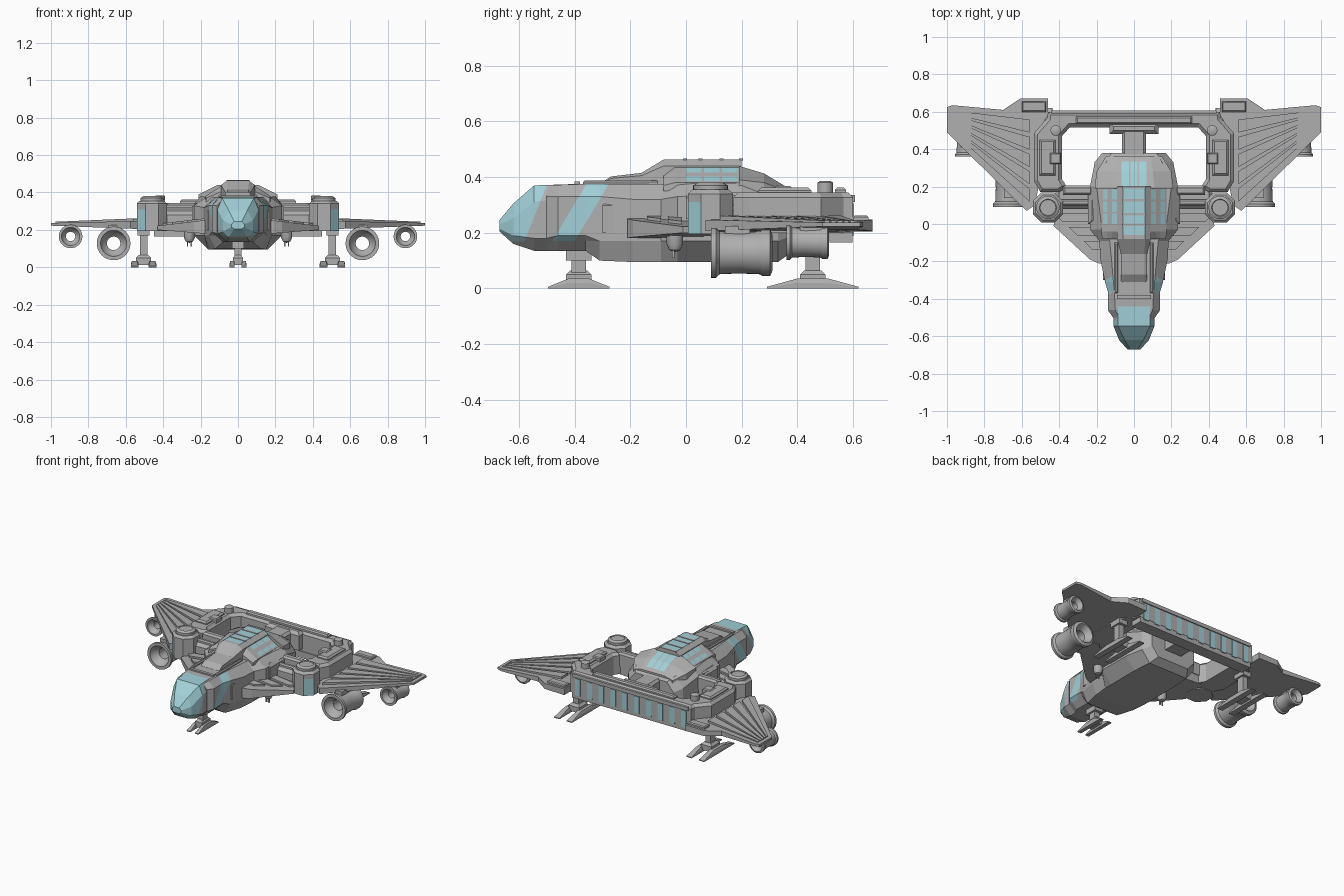
import bpy, bmesh, math
from mathutils import Vector

if "Cube" in bpy.data.objects:
    bpy.data.objects.remove(bpy.data.objects["Cube"])


def material(name, rgb):
    m = bpy.data.materials.new(name)
    m.diffuse_color = (*rgb, 1)
    m.use_nodes = True
    m.node_tree.nodes["Principled BSDF"].inputs["Base Color"].default_value = (*rgb, 1)
    return m


GREY = material("hull grey", (0.43, 0.43, 0.43))
BLUE = material("pale blue glass", (0.36, 0.63, 0.69))


def finish(bm, name, mirror=False, cuts=(), glass=None, smooth=False):
    """Cut the faces along planes, paint the glass by rule, and make the object."""
    bmesh.ops.recalc_face_normals(bm, faces=bm.faces)
    for co, no in cuts:
        geom = bm.verts[:] + bm.edges[:] + bm.faces[:]
        bmesh.ops.bisect_plane(bm, geom=geom, plane_co=co, plane_no=no)
    bm.normal_update()
    if glass:
        for f in bm.faces:
            f.material_index = int(glass(f.calc_center_median(), f.normal))
    me = bpy.data.meshes.new(name)
    bm.to_mesh(me)
    bm.free()
    ob = bpy.data.objects.new(name, me)
    bpy.context.collection.objects.link(ob)
    me.materials.append(GREY)
    me.materials.append(BLUE)
    if smooth:
        bpy.ops.object.select_all(action="DESELECT")
        ob.select_set(True)
        bpy.context.view_layer.objects.active = ob
        bpy.ops.object.shade_smooth_by_angle(angle=math.radians(35))
    if mirror:
        ob.modifiers.new("mirror", "MIRROR")
    return ob


def loft(name, sections, cx=0, **kw):
    """Eight-sided sections: y, bottom/middle/top half-width, four heights."""
    bm = bmesh.new()
    rings = []
    for y, wb, wm, wt, *z in sections:
        side = list(zip((wb, wm, wm, wt), z))
        loop = side + [(-w, h) for w, h in reversed(side)]
        rings.append([bm.verts.new((cx + x, y, h)) for x, h in loop])
    for a, b in zip(rings, rings[1:]):
        for i in range(8):
            j = (i + 1) % 8
            bm.faces.new((a[i], a[j], b[j], b[i]))
    bm.faces.new(rings[0])
    bm.faces.new(rings[-1])
    return finish(bm, name, **kw)


def prism(name, pts, z0, z1, chamfer=0, warp=None, **kw):
    """Upright plate from a plan outline, with an optional chamfered top."""
    bm = bmesh.new()
    low = bm.faces.new([bm.verts.new((x, y, z0)) for x, y in pts])
    ext = bmesh.ops.extrude_face_region(bm, geom=[low], use_keep_orig=True)["geom"]
    top = [v for v in ext if isinstance(v, bmesh.types.BMVert)]
    for v in top:
        v.co.z = z1
    if chamfer:
        edges = [e for e in bm.edges if all(v in top for v in e.verts)
                 and max(abs(v.co.x) for v in e.verts) > 0.001]
        bmesh.ops.bevel(bm, geom=edges, offset=chamfer, segments=1, affect="EDGES")
    if warp:
        for v in bm.verts:
            v.co = warp(v.co)
    return finish(bm, name, **kw)


def box(name, x0, x1, y0, y1, z0, z1, chamfer=0, **kw):
    return prism(name, [(x0, y0), (x1, y0), (x1, y1), (x0, y1)], z0, z1, chamfer, **kw)


def lathe(name, centre, axis, profile, scale=1, closed=False, steps=32, **kw):
    """Turn a (radius, distance along axis) profile."""
    bm = bmesh.new()
    axis, c = Vector(axis), Vector(centre)
    vs = [bm.verts.new(c + (Vector((1, 0, 0)) * r + axis * h) * scale) for r, h in profile]
    es = [bm.edges.new(p) for p in zip(vs, vs[1:])]
    if closed:
        es.append(bm.edges.new((vs[-1], vs[0])))
    bmesh.ops.spin(bm, geom=vs + es, cent=c, axis=axis, angle=math.tau, steps=steps)
    bmesh.ops.remove_doubles(bm, verts=bm.verts, dist=0.0002)
    return finish(bm, name, smooth=True, **kw)


X, Y, Z = Vector((1, 0, 0)), Vector((0, 1, 0)), Vector((0, 0, 1))

# Cockpit nose with a raked glass edge
loft("cockpit_nose", [
    (-.67, .02, .035, .02, .205, .215, .23, .245),
    (-.62, .05, .08, .05, .16, .19, .25, .305),
    (-.545, .06, .11, .085, .135, .18, .31, .37),
    (-.40, .06, .11, .085, .135, .18, .33, .375)],
    cuts=[((0, -.5, .37), (0, 1, -.4)), ((0, -.44, 0), Y), ((0, 0, .168), Z)],
    glass=lambda c, n: c.z > .168 and (c.y + .4 * (.37 - c.z) < -.5 or (n.z > .8 and c.y < -.44)))

# Main hull with slanted side windows
loft("main_hull", [
    (-.50, .06, .112, .08, .135, .18, .33, .365),
    (-.46, .08, .14, .10, .135, .19, .33, .372),
    (-.36, .08, .14, .105, .135, .19, .33, .375),
    (-.31, .12, .155, .11, .10, .17, .33, .375),
    (-.19, .15, .18, .12, .095, .17, .32, .375),
    (-.09, .16, .185, .13, .095, .17, .32, .375),
    (-.03, .16, .235, .17, .095, .17, .33, .375),
    (.20, .16, .235, .20, .095, .17, .34, .38),
    (.33, .15, .21, .15, .095, .17, .30, .37),
    (.38, .12, .17, .12, .13, .19, .28, .34)],
    cuts=[((0, s, .37), (0, 1, -.6)) for s in (-.36, -.28)] + [((0, 0, .17), Z)],
    glass=lambda c, n: abs(n.x) > .5 and c.z > .17 and -.36 < c.y + .6 * (.37 - c.z) < -.28)

# Stepped spine, cabin flanks and sloping rear canopy
loft("roof_spine", [
    (-.31, .07, .07, .06, .36, .365, .37, .376),
    (-.27, .07, .07, .055, .36, .37, .395, .402),
    (-.16, .07, .07, .055, .36, .38, .405, .415),
    (-.08, .09, .09, .06, .36, .38, .44, .463),
    (.20, .09, .09, .06, .36, .38, .44, .463)],
    cuts=[((0, -.06, 0), Y)], glass=lambda c, n: n.z > .9 and c.y > -.06)
for y in (-.01, .045, .12, .19):
    box("roof_bar", -.062, .062, y, y + .014, .46, .466)
loft("cabin_flanks", [
    (-.08, .17, .17, .09, .35, .36, .37, .405),
    (-.04, .175, .175, .09, .35, .36, .38, .435),
    (.20, .175, .175, .09, .35, .36, .38, .435)],
    cuts=[((s * x, 0, 0), X) for s in (1, -1) for x in (.118, .142, .165)]
    + [((0, y, 0), Y) for y in (0, .055, .065, .12, .13, .185)],
    glass=lambda c, n: n.z > .5 and 0 < c.y < .185 and not (.055 < c.y < .065 or .12 < c.y < .13)
    and (.09 < abs(c.x) < .118 or .142 < abs(c.x) < .165))
loft("rear_canopy", [
    (.19, .21, .21, .11, .34, .36, .39, .44),
    (.28, .20, .20, .10, .34, .36, .38, .413),
    (.36, .15, .15, .09, .33, .34, .35, .365)],
    cuts=[((s * x, 0, 0), X) for s in (1, -1) for x in (.02, .026, .068)] + [((0, .335, 0), Y)],
    glass=lambda c, n: n.z > .5 and c.y < .335 and abs(c.x) < .068 and not .02 < abs(c.x) < .026)
box("nose_deck_rail", -.09, .09, -.40, -.38, .37, .384)
box("hull_side_rail", .085, .105, -.37, -.10, .365, .388, .006, mirror=True)
box("hull_shoulder", .16, .245, 0, .18, .25, .345, .02, mirror=True)
box("hull_cheek", .13, .165, -.30, -.22, .2, .31, .012, mirror=True)

# Tail neck joining the hull to the crossbeam
box("tail_neck", -.065, .065, .35, .53, .2, .345, .015)
box("neck_bracket", -.13, .13, .48, .54, .23, .35, .02)

# Forward delta skirt, higher towards the hull
def skirt_warp(co):
    k = max(0, min(1, (.43 - co.x) / .25))
    return Vector((co.x, co.y, co.z + (.03 * k if co.z > .21 else -.02 * k)))


prism("delta_skirt", [(.10, -.21), (.19, -.21), (.235, -.19), (.43, -.01), (.38, .2), (.10, .2)],
      .2, .222, warp=skirt_warp, mirror=True)
for k in range(3):
    y = -.14 + .075 * k
    prism("skirt_slat", [(.17, y), (.22 + .08 * k, y), (.27 + .08 * k, y + .05), (.17, y + .05)],
          .215, .232, warp=skirt_warp, mirror=True)

# Arms from hull to side frame
box("arm", .2, .42, .08, .2, .2, .3, .02, mirror=True)
box("arm_cap", .22, .38, .155, .205, .25, .345, .012, mirror=True)
box("arm_pipe", .22, .4, .10, .13, .29, .32, .008, mirror=True)

# Open side frame with rear crossbeam
frame = [(0, .6), (.46, .6), (.465, .565), (.535, .485), (.535, .23), (.5, .17), (.4, .17),
         (.36, .2), (.385, .24), (.385, .47), (.34, .52), (0, .52)]
prism("side_frame", frame, .2, .345, .018, mirror=True)
box("crossbeam_keel", -.45, .45, .515, .598, .165, .21)
box("crossbeam_cap", -.31, .31, .535, .575, .34, .362, .008)
box("crossbeam_lip", -.44, .44, .59, .607, .31, .335)
for i in range(10):
    x = -.405 + .09 * i
    box("rear_window", x - .019, x + .019, .598, .604, .19, .305, glass=lambda c, n: True)
box("frame_deck", .42, .505, .26, .45, .34, .362, .01, mirror=True)
box("frame_block", .39, .45, .32, .38, .34, .368, .006, mirror=True)
lathe("corner_disc", (.418, .5, .34), Z, [(0, 0), (.028, 0), (.028, .04), (.02, .045), (0, .045)],
      mirror=True)

# Octagonal front pods with diagonal windows and round turrets
octagon = [(.46 + .088 * math.cos(a), .088 + .088 * math.sin(a))
           for a in (math.pi / 8 * (2 * i + 1) for i in range(8))]
prism("front_pod", octagon, .195, .355, .015, mirror=True, cuts=[((0, 0, .31), Z)],
      glass=lambda c, n: c.z < .31 and n.x * n.y < -.2)
lathe("pod_turret", (.46, .088, .35), Z,
      [(0, 0), (.062, 0), (.062, .02), (.045, .03), (.042, .024), (0, .024)], mirror=True)

# Swept wings, thinner at the tip
def wing_warp(co):
    k = 1 - .65 * max(0, min(1, (co.x - .54) / .46))
    return Vector((co.x, co.y, .232 + (co.z - .232) * k))


prism("wing", [(.46, .67), (.61, .67), (.70, .61), (.97, .635), (1, .625), (1, .49),
               (.575, .07), (.53, .1), (.5, .25), (.5, .52), (.46, .58)],
      .205, .247, warp=wing_warp, mirror=True)
for k in range(5):
    a, b = k / 5 + .025, (k + 1) / 5 - .025
    prism("wing_slat", [(.56, .11 + .46 * a), (.975, .495 + .115 * a),
                        (.975, .495 + .115 * b), (.56, .11 + .46 * b)],
          .24, .262, warp=wing_warp, mirror=True)
box("wing_root", .47, .6, .6, .655, .24, .262, .006, mirror=True)

# Open ring engines under the wings
duct = [(.07, 0), (.09, 0), (.09, .018), (.077, .03), (.074, .1), (.077, .175), (.084, .185),
        (.084, .212), (.065, .22), (.036, .18), (.036, .05), (.06, .03)]
for name, place, size in (("inner", (.665, .09, .128), 1), ("outer", (.895, .36, .165), .7)):
    lathe(name + "_engine", place, Y, duct, scale=size, closed=True, mirror=True)
    x, y, z = place
    box(name + "_pylon", x - .03, x + .03, y + .05, y + .14, z + .06 * size, .225, mirror=True)

# Small guns under the skirt
lathe("gun_ball", (.26, -.04, .16), Z, [(0, -.03), (.02, -.022), (.03, 0), (.03, .05), (0, .05)],
      steps=16, mirror=True)
for x in (.25, .27):
    box("gun_barrel", x - .004, x + .004, -.05, -.042, .11, .15, mirror=True)


# Landing legs with two-toed feet
def leg(name, x, y, half, spread, top, mirror):
    for s in (-1, 1):
        w = spread * .3
        loft(name + "_toe", [(y - half, w, w, w, 0, .002, .004, .006),
                             (y - half * .35, w, w, w * .7, 0, .01, .02, .035),
                             (y + half * .35, w, w, w * .7, 0, .01, .02, .035),
                             (y + half, w, w, w, 0, .002, .004, .006)],
             cx=x + s * spread * .7, mirror=mirror)
    box(name + "_ankle", x - spread * .6, x + spread * .6, y - .045, y + .045, .012, .065, .015,
        mirror=mirror)
    box(name + "_strut", x - .02, x + .02, y - .026, y + .026, .05, top, mirror=mirror)
    box(name + "_collar", x - .032, x + .032, y - .045, y + .045, top - .04, top, mirror=mirror)


leg("front_leg", 0, -.385, .11, .045, .14, False)
leg("rear_leg", .505, .455, .165, .068, .21, True)
